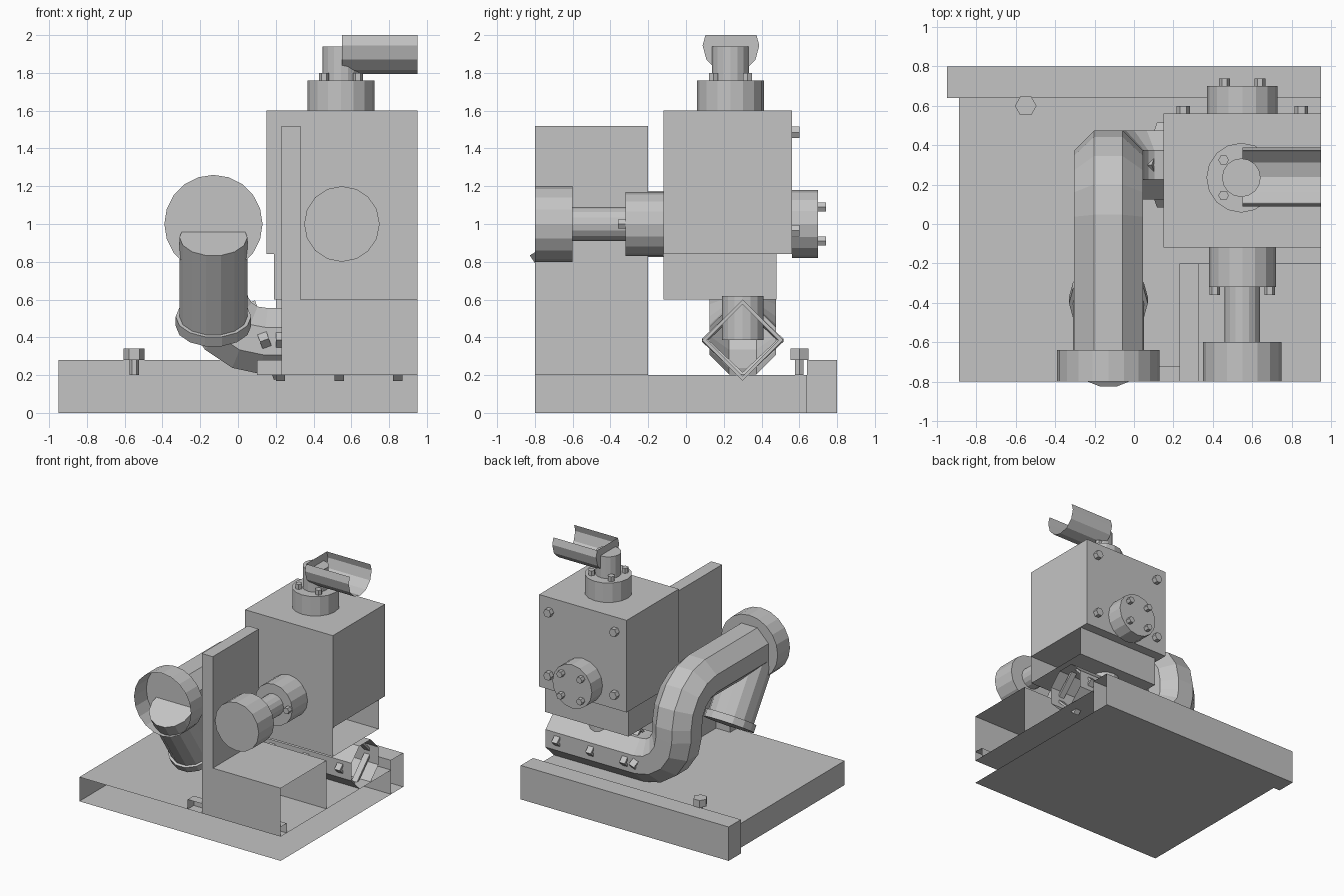
import bpy, bmesh, math
from mathutils import Vector

if "Cube" in bpy.data.objects:
    bpy.data.objects.remove(bpy.data.objects["Cube"])

grey = bpy.data.materials.new("machine_grey")
grey.diffuse_color = (0.55, 0.55, 0.55, 1)
grey.use_nodes = True
grey.node_tree.nodes["Principled BSDF"].inputs["Base Color"].default_value = grey.diffuse_color


def make(name, bm):
    bmesh.ops.recalc_face_normals(bm, faces=bm.faces)
    me = bpy.data.meshes.new(name)
    bm.to_mesh(me)
    bm.free()
    me.materials.append(grey)
    ob = bpy.data.objects.new(name, me)
    bpy.context.collection.objects.link(ob)
    return ob


def box(name, lo, hi, omit=()):
    """Box from corner to corner; omit lists the sides left open."""
    bm = bmesh.new()
    bmesh.ops.create_cube(bm, size=1)
    lo, hi = Vector(lo), Vector(hi)
    dirs = {"+x": (1, 0, 0), "-y": (0, -1, 0), "-z": (0, 0, -1), "+z": (0, 0, 1)}
    bm.normal_update()
    gone = [f for f in bm.faces if any(f.normal.dot(Vector(dirs[o])) > 0.9 for o in omit)]
    bmesh.ops.delete(bm, geom=gone, context="FACES")
    for v in bm.verts:
        v.co = Vector([(lo[i] + hi[i]) / 2 + v.co[i] * (hi[i] - lo[i]) for i in range(3)])
    return make(name, bm)


def sweep(name, path, r, sides, u, phase=0.0, caps=(True, True)):
    """Sweep a polygon along a path, carrying the frame through bends."""
    bm = bmesh.new()
    pts = [Vector(p) for p in path]
    u = Vector(u)
    rings, old = [], None
    for i, p in enumerate(pts):
        a = (p - pts[i - 1]).normalized() if i else Vector()
        b = (pts[i + 1] - p).normalized() if i < len(pts) - 1 else Vector()
        t = (a + b).normalized()
        if old:
            u = old.rotation_difference(t) @ u
        old = t
        w = t.cross(u)
        rings.append([bm.verts.new(p + r * (math.cos(k) * u + math.sin(k) * w))
                      for k in (phase + math.tau * j / sides for j in range(sides))])
    for A, B in zip(rings, rings[1:]):
        for j in range(sides):
            k = (j + 1) % sides
            bm.faces.new((A[j], A[k], B[k], B[j]))
    if caps[0]:
        bm.faces.new(rings[0])
    if caps[1]:
        bm.faces.new(rings[-1])
    return make(name, bm)


def cyl(name, a, b, r, sides=16, caps=(True, True)):
    d = (Vector(b) - Vector(a)).normalized()
    u = Vector((1, 0, 0)) if abs(d.x) < 0.9 else Vector((0, 1, 0))
    return sweep(name, (a, b), r, sides, u, 0, caps)


# base tray, open at front and right, with rear lip and front rib
box("base_plate", (-.89, -.8, 0), (.95, .64, .2), ("+x", "-y"))
box("rear_lip", (-.95, .64, 0), (.95, .8, .28), ("+x",))
box("front_rib", (.1, -.8, .2), (.95, -.72, .28), ("+x", "-y", "-z"))
cyl("base_bolt_stem", (-.55, .6, .2), (-.55, .6, .28), .025, 6)
cyl("base_bolt", (-.55, .6, .28), (-.55, .6, .34), .055, 6)

# stepped support and upright wall
box("step_block", (.33, -.8, .2), (.95, -.2, .6), ("+x", "-z"))
box("upright_wall", (.23, -.8, .2), (.33, -.2, 1.52), ("-z",))

# main housing
box("housing", (.15, -.12, .84), (.95, .56, 1.6))
box("housing_foot", (.19, -.12, .6), (.95, .48, .84), ("+x", "+z"))
for x in (.25, .85):
    for z in (.965, 1.485):
        cyl("housing_bolt", (x, .56, z), (x, .6, z), .035, 6)

# front drive: flange, shaft, drum
cyl("front_flange", (.55, -.12, 1), (.55, -.32, 1), .17)
cyl("drive_shaft", (.55, -.32, 1), (.55, -.6, 1), .09)
cyl("drive_drum", (.55, -.6, 1), (.55, -.8, 1), .2)
for s in (-1, 1):
    cyl("front_flange_bolt", (.55 + s * .14, -.32, 1), (.55 + s * .14, -.36, 1), .027, 6)

# rear and top flanges with four bolts each
cyl("rear_flange", (.55, .56, 1), (.55, .7, 1), .18)
cyl("top_flange", (.545, .235, 1.6), (.545, .235, 1.76), .177)
for s in (-.09, .09):
    for t in (-.09, .09):
        cyl("rear_flange_bolt", (.55 + s, .7, 1 + t), (.55 + s, .74, 1 + t), .027, 6)
        cyl("top_flange_bolt", (.545 + s, .235 + t, 1.76), (.545 + s, .235 + t, 1.8), .027, 6)
cyl("top_post", (.545, .235, 1.76), (.545, .235, 1.94), .098)

# open gutter on top
bm = bmesh.new()
prof = [(.135, .055)] + [(.15 * math.cos(k), .15 * math.sin(k))
                         for k in (-math.pi * j / 6 for j in range(7))] + [(-.135, .055)]
ends = [[bm.verts.new((x, .238 + y, 1.945 + z)) for y, z in prof] for x in (.55, .95)]
for j in range(len(prof) - 1):
    bm.faces.new((ends[0][j], ends[0][j + 1], ends[1][j + 1], ends[1][j]))
bm.faces.new(ends[0])
make("gutter", bm)

# large octagonal pipe with two elbows
R, X, Y, Z0, Z1 = .27, -.13, .3, .38, 1.0
path = [(.95, Y, Z0)]
arc = [math.pi / 8 * i for i in range(5)]
path += [(X + R - R * math.sin(a), Y, Z0 + R - R * math.cos(a)) for a in arc]
path += [(X, Y - R + R * math.cos(a), Z1 - R + R * math.sin(a)) for a in arc]
path += [(X, -.64, Z1)]
sweep("main_pipe", path, .19, 8, (0, 1, 0), math.pi / 8, (False, False))


# diamond brackets whose corners poke out of the pipe
def diamond(x, tilt):
    bm = bmesh.new()
    n = Vector((math.cos(tilt), 0, math.sin(tilt)))
    w = Vector((-math.sin(tilt), 0, math.cos(tilt)))
    c = Vector((x, Y, Z0 + .005))
    loops = []
    for off, r in ((-.025, .215), (.025, .215), (.025, .19), (-.025, .19)):
        loops.append([bm.verts.new(c + n * off + r * (p * Vector((0, 1, 0)) + q * w))
                      for p, q in ((1, 0), (0, 1), (-1, 0), (0, -1))])
    for i in range(4):
        A, B = loops[i], loops[(i + 1) % 4]
        for j in range(4):
            k = (j + 1) % 4
            bm.faces.new((A[j], A[k], B[k], B[j]))
    make("pipe_bracket", bm)


for x, tilt in ((.845, 0), (.535, 0), (.225, 0), (.14, .35)):
    diamond(x, tilt)
cyl("drain_port", (.55, Y, .62), (.55, Y, .385), .11)

# pipe collar, open at the front, and the slanted branch under it
cyl("pipe_collar", (X, -.64, Z1), (X, -.8, Z1), .26, 20, (True, False))
top, low = Vector((X, -.68, .93)), Vector((X, -.37, .46))
d = (low - top).normalized()
cyl("branch_pipe", top, low, .18, 14)
cyl("branch_flange", low - d * .06, low, .2, 14)
